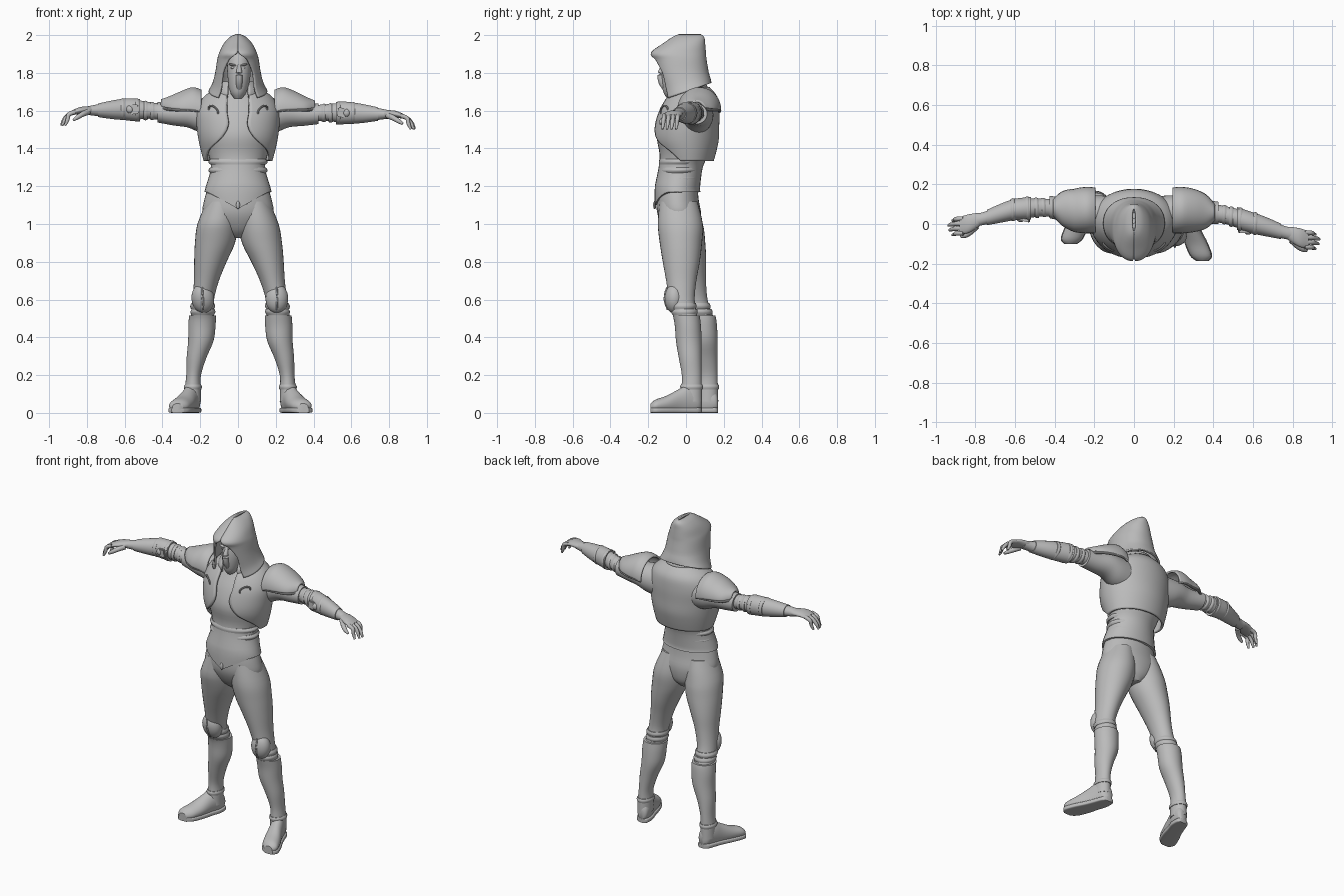
import bpy, bmesh
from math import sin, cos, pi, radians, copysign
from mathutils import Vector, Matrix

cube = bpy.data.objects.get("Cube")
if cube:
    bpy.data.objects.remove(cube, do_unlink=True)

grey = bpy.data.materials.new("plain_grey")
grey.use_nodes = True
grey.diffuse_color = (.5, .5, .5, 1)
for node in grey.node_tree.nodes:
    if node.type == "BSDF_PRINCIPLED":
        node.inputs["Base Color"].default_value = grey.diffuse_color


def clamp(value):
    return max(0.0, min(1.0, value))


def pose_right(point):
    """Mirror a left-side point, with the right limbs set further back."""
    x, y, z = point
    if z > 1.3:
        t = clamp((x - .3) / .3)
        return Vector((-x, y + .07 * t, z + .02 * t))
    t = clamp((1 - z) / .5)
    return Vector((-x + .025 * t, y + .085 * t, z))


def finish(name, bm, side=1, thick=0, sharp=40):
    """Turn a bmesh into a smooth-shaded object, posed for its side."""
    if side < 0:
        for v in bm.verts:
            v.co = pose_right(v.co)
    bmesh.ops.recalc_face_normals(bm, faces=bm.faces)
    mesh = bpy.data.meshes.new(name)
    bm.to_mesh(mesh)
    bm.free()
    mesh.materials.append(grey)
    for poly in mesh.polygons:
        poly.use_smooth = True
    mesh.set_sharp_from_angle(angle=radians(sharp))
    obj = bpy.data.objects.new(name, mesh)
    bpy.context.collection.objects.link(obj)
    if thick:
        shell = obj.modifiers.new("thickness", "SOLIDIFY")
        shell.thickness = thick
        shell.offset = 0
    return obj


def smooth_rows(rows, steps=4):
    """Interpolate the given sections with a Catmull-Rom spline."""
    out = []
    for i in range(len(rows) - 1):
        a, b = rows[max(i - 1, 0)], rows[i]
        c, d = rows[i + 1], rows[min(i + 2, len(rows) - 1)]
        for k in range(steps):
            t = k / steps
            out.append([q + t * ((r - p) / 2 + t * (p - 2.5 * q + 2 * r - s / 2
                        + t * (1.5 * (q - r) + (s - p) / 2)))
                        for p, q, r, s in zip(a, b, c, d)])
    return out + [list(rows[-1])]


def skin(bm, rings, closed):
    """Join rings of vertices with quads, and cap them when closed."""
    n = len(rings[0])
    for a, b in zip(rings, rings[1:]):
        for j in range(n if closed else n - 1):
            k = (j + 1) % n
            bm.faces.new((a[j], a[k], b[k], b[j]))
    if closed:
        bm.faces.new(rings[0])
        bm.faces.new(rings[-1])


def loft(name, axis, rows, side=1, thick=0, power=2, n=32, warp=None):
    """Rows: place on axis, two centres, two radii, and an optional gap angle."""
    bm = bmesh.new()
    open_shell = len(rows[0]) > 5
    rings = []
    for row in smooth_rows(rows):
        s, c, d, r, q = row[:5]
        gap = radians(max(row[5], 0)) if open_shell else 0
        ring = []
        for j in range(n):
            a = gap + (2 * pi - 2 * gap) * j / (n - 1 if open_shell else n)
            u = c + r * copysign(abs(sin(a)) ** (2 / power), sin(a))
            v = d - q * copysign(abs(cos(a)) ** (2 / power), cos(a))
            p = {"x": (s, u, v), "y": (u, s, v), "z": (u, v, s)}[axis]
            ring.append(bm.verts.new(warp(Vector(p)) if warp else p))
        rings.append(ring)
    skin(bm, rings, not open_shell)
    return finish(name, bm, side, thick)


def tube(name, points, radii, side=1, n=12):
    """Tapered round limb along a short path."""
    bm = bmesh.new()
    rows = smooth_rows([(*p, r) for p, r in zip(points, radii)])
    rings = []
    for i, row in enumerate(rows):
        ahead, back = rows[min(i + 1, len(rows) - 1)], rows[max(i - 1, 0)]
        turn = (Vector(ahead[:3]) - Vector(back[:3])).to_track_quat("Z", "Y")
        rings.append([bm.verts.new(Vector(row[:3]) + turn @ Vector(
            (row[3] * cos(2 * pi * j / n), row[3] * sin(2 * pi * j / n), 0)))
            for j in range(n)])
    skin(bm, rings, True)
    return finish(name, bm, side)


def ball(name, centre, radii, side=1, tilt=0):
    bm = bmesh.new()
    place = (Matrix.Translation(centre) @ Matrix.Rotation(radians(tilt), 4, "Y")
             @ Matrix.Diagonal((*radii, 1)))
    bmesh.ops.create_uvsphere(bm, u_segments=24, v_segments=16, radius=1, matrix=place)
    return finish(name, bm, side)


def box(name, centre, size, side=1, tilt=0):
    bm = bmesh.new()
    place = (Matrix.Translation(centre) @ Matrix.Rotation(radians(tilt), 4, "Y")
             @ Matrix.Diagonal((*size, 1)))
    bmesh.ops.create_cube(bm, size=1, matrix=place)
    bmesh.ops.bevel(bm, geom=bm.edges[:], offset=.004, segments=2, affect="EDGES")
    return finish(name, bm, side)


# Pelvis, and shirt with a pointed front hem
loft("pelvis", "z", [(.925, 0, -.01, .03, .05), (.97, 0, -.02, .12, .09),
     (1.05, 0, -.035, .185, .115), (1.13, 0, -.045, .178, .112), (1.22, 0, -.045, .15, .105)])


def pointed_hem(p):
    if p.z < 1.2 and p.y < -.045:
        p.z -= .09 * clamp(1 - abs(p.x) / .16) * clamp((1.2 - p.z) / .03)
    return p


loft("shirt", "z", [(1.17, 0, -.045, .178, .121), (1.2, 0, -.045, .17, .12),
     (1.3, 0, -.028, .143, .117), (1.37, 0, -.01, .158, .13), (1.47, 0, 0, .185, .154),
     (1.57, 0, .015, .19, .14), (1.65, 0, .02, .15, .1), (1.7, 0, .01, .065, .065),
     (1.78, 0, 0, .05, .055)], warp=pointed_hem)
for i in range(3):
    z = 1.24 + i * .045
    loft("waist_wrap", "z", [(z - .014, 0, -.035, .149, .108), (z, 0, -.033, .157, .111),
         (z + .014, 0, -.031, .147, .108)])
ball("hem_clasp", (0, -.166, 1.1), (.01, .008, .022))

# Short open vest
loft("vest", "z", [(1.335, 0, .01, .175, .13, 74), (1.39, 0, .005, .19, .15, 54),
     (1.45, 0, 0, .203, .167, 27), (1.52, 0, .003, .212, .166, 14),
     (1.6, 0, .015, .212, .155, 16), (1.67, 0, .03, .175, .13, 19),
     (1.72, 0, .03, .1, .09, 34)], thick=.014, n=64)

# Head with cloth mask
loft("head", "z", [(1.665, 0, -.075, .02, .025), (1.7, .002, -.07, .044, .05),
     (1.77, .005, -.06, .059, .069), (1.84, .005, -.05, .062, .074),
     (1.91, .005, -.035, .052, .065), (1.95, .005, -.025, .02, .03)])
tube("mask_ridge", [(.006, -.114, 1.845), (.006, -.134, 1.8), (.006, -.128, 1.75), (.006, -.1, 1.7)],
     [.008, .016, .017, .012])
for side in (1, -1):
    ball("eye", (.027, -.112, 1.828), (.013, .008, .006), side, 12)
    ball("brow", (.028, -.114, 1.842), (.022, .012, .006), side, -12)


# Hood with a face opening, and cowl round the neck
def hood_drape(p):
    p.z += .35 * p.y * clamp((1.8 - p.z) / .1)
    return p


loft("hood", "z", [(2, 0, .02, .008, .055, 0), (1.985, 0, .012, .04, .08, 0),
     (1.95, 0, -.012, .072, .108, 0), (1.905, 0, -.04, .094, .14, 2),
     (1.87, 0, -.032, .104, .135, 24), (1.8, 0, -.018, .115, .133, 41),
     (1.74, 0, -.002, .131, .127, 40), (1.7, 0, .004, .15, .125, 42)],
     thick=.012, power=2.2, n=64, warp=hood_drape)
loft("cowl", "z", [(1.655, 0, .015, .12, .105, 30), (1.69, 0, .008, .118, .108, 27),
     (1.72, 0, .01, .105, .1, 30), (1.75, 0, .015, .085, .08, 34)], thick=.014, n=48)

foot = [(.085, .255, .05, .015, .03), (.07, .26, .06, .035, .055),
        (.02, .27, .07, .045, .085), (-.03, .288, .06, .047, .07),
        (-.1, .315, .045, .055, .047), (-.16, .338, .037, .052, .034),
        (-.187, .345, .03, .027, .02)]


def flat_bottom(p):
    p.z = max(p.z, .01)
    return p


for side in (1, -1):
    word = "left_" if side > 0 else "right_"

    # Leg, boot, foot and knee pad
    loft(word + "leg", "z", [(1.12, .085, -.04, .08, .1), (1.0, .108, -.03, .107, .119),
         (.9, .127, -.027, .106, .112), (.8, .156, -.025, .086, .098),
         (.7, .182, -.025, .066, .08), (.6, .204, -.022, .057, .068),
         (.52, .212, -.005, .06, .064), (.46, .215, .01, .06, .06)], side)
    loft(word + "boot", "z", [(.515, .213, .002, .071, .071), (.46, .216, .01, .072, .069),
         (.38, .222, .015, .067, .068), (.29, .245, .022, .052, .06),
         (.2, .26, .03, .039, .052), (.13, .264, .03, .042, .054),
         (.06, .265, .03, .044, .056)], side)
    loft(word + "ankle_band", "z", [(.125, .264, .03, .045, .058),
         (.138, .264, .03, .048, .061), (.15, .263, .03, .043, .057)], side)
    for z, y in ((.535, -.008), (.565, -.014)):
        loft(word + "knee_wrap", "z", [(z - .016, .211, y, .06, .064),
             (z, .209, y, .066, .07), (z + .016, .207, y, .06, .066)], side)
    loft(word + "foot", "y", foot, side, warp=flat_bottom)
    loft(word + "sole", "y", [(y, x, .014, r + .004, .014) for y, x, z, r, q in foot],
         side, power=5)
    ball(word + "knee_pad", (.206, -.062, .605), (.06, .05, .078), side)
    tube(word + "knee_ridge", [(.206, -.1, .665), (.206, -.114, .61), (.206, -.098, .545)],
         [.004, .006, .004], side)

    # Sleeve, bare elbow and bracer
    loft(word + "sleeve", "x", [(.12, .05, 1.57, .09, .1), (.2, .06, 1.575, .085, .09),
         (.27, .066, 1.585, .075, .073), (.35, .062, 1.58, .062, .06),
         (.425, .056, 1.583, .056, .054)], side)
    loft(word + "forearm", "x", [(.4, .056, 1.585, .045, .044), (.47, .043, 1.59, .045, .044),
         (.56, .016, 1.588, .049, .053), (.66, -.012, 1.585, .044, .045),
         (.75, -.04, 1.582, .033, .03), (.8, -.052, 1.58, .032, .022)], side)
    loft(word + "bracer", "x", [(.52, .028, 1.587, .057, .06), (.58, .01, 1.588, .055, .059),
         (.66, -.012, 1.585, .049, .05), (.74, -.037, 1.582, .039, .036)], side)
    for x, y, r in ((.455, .047, .049), (.49, .037, .052), (.535, .023, .061), (.61, .002, .058)):
        loft(word + "arm_strap", "x", [(x - .012, y, 1.588, r - .005, r - .005),
             (x, y, 1.588, r, r), (x + .012, y, 1.588, r - .005, r - .005)], side)
    box(word + "bracer_buckle", (.55, -.037, 1.59), (.045, .018, .05), side, 8)
    ball(word + "bracer_stud", (.575, -.04, 1.588), (.018, .014, .02), side)

    # Shoulder guard over the sleeve, with a raised rim
    guard = [(.195, .068, 1.6, .108, .105, 84), (.24, .07, 1.605, .11, .113, 88),
             (.3, .068, 1.605, .102, .092, 91), (.36, .063, 1.605, .08, .062, 94),
             (.405, .058, 1.61, .035, .038, 98)]
    loft(word + "shoulder_guard", "x", guard, side, thick=.012)
    for lean in (1, -1):
        tube(word + "guard_rim", [(x, c + lean * r, d - .003) for x, c, d, r, q, g in guard],
             [.007] * len(guard), side, n=8)

    # Hand with curled fingers and thumb
    loft(word + "palm", "x", [(.77, -.045, 1.582, .03, .022), (.8, -.056, 1.583, .04, .02),
         (.84, -.07, 1.58, .047, .018), (.88, -.078, 1.568, .042, .012)], side)
    for i in range(4):
        y = -.043 - i * .024
        reach = (.915, .935, .93, .915)[i]
        tube(word + "finger", [(.86, y, 1.574), (.895, y - .002, 1.56),
             (reach - .012, y - .006, 1.53), (reach, y - .01, 1.502)],
             [.012, .0115, .01, .006], side)
    tube(word + "thumb", [(.795, -.08, 1.575), (.825, -.112, 1.56), (.85, -.128, 1.545),
         (.872, -.133, 1.53)], [.018, .014, .012, .007], side)

    # Clasp on the vest chest
    loop = [(.13 + .022 * cos(a) + .012 * sin(a), -.114 + .02 * cos(a), 1.6 + .026 * sin(a))
            for a in (2 * pi * k / 8 for k in range(9))]
    tube(word + "chest_clasp", loop, [.005] * len(loop), side, n=8)
